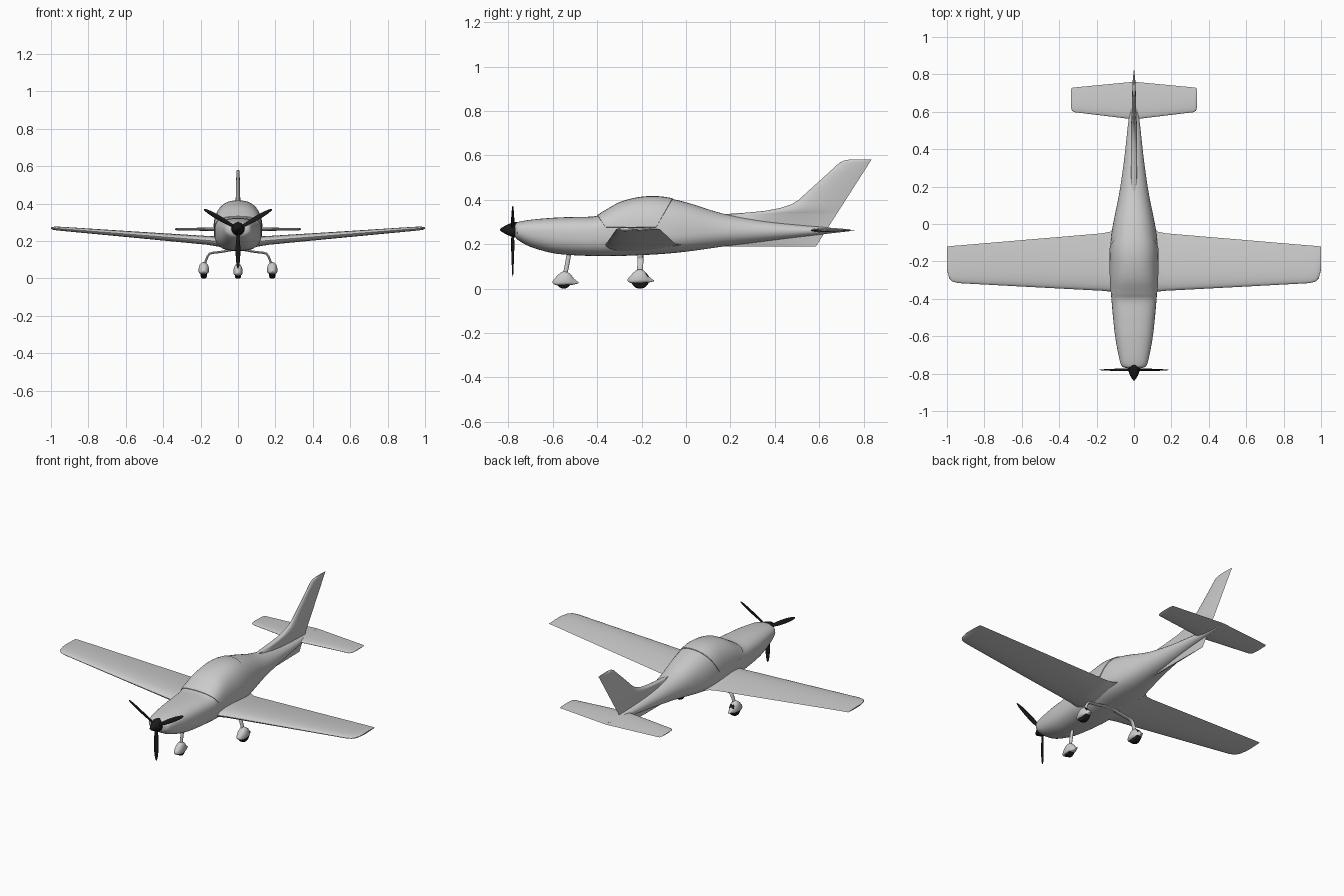
import bpy, bmesh, math
from mathutils import Vector

if "Cube" in bpy.data.objects:
    bpy.data.objects.remove(bpy.data.objects["Cube"])


def material(name, rgb):
    m = bpy.data.materials.new(name)
    m.diffuse_color = (*rgb, 1)
    m.use_nodes = True
    m.node_tree.nodes["Principled BSDF"].inputs["Base Color"].default_value = m.diffuse_color
    return m


GREY = material("light_grey", (0.6, 0.6, 0.6))
BLACK = material("black", (0.01, 0.01, 0.01))


def finish(name, bm, mat, angle=40):
    bmesh.ops.recalc_face_normals(bm, faces=bm.faces)
    mesh = bpy.data.meshes.new(name)
    bm.to_mesh(mesh)
    bm.free()
    mesh.materials.append(mat)
    ob = bpy.data.objects.new(name, mesh)
    bpy.context.collection.objects.link(ob)
    bpy.ops.object.select_all(action='DESELECT')
    ob.select_set(True)
    bpy.context.view_layer.objects.active = ob
    bpy.ops.object.shade_smooth_by_angle(angle=math.radians(angle))
    return ob


def loft(name, rings, mat, angle=40):
    bm = bmesh.new()
    rows = [[bm.verts.new(p) for p in r] for r in rings]
    n = len(rows[0])
    for a, b in zip(rows, rows[1:]):
        for i in range(n):
            j = (i + 1) % n
            bm.faces.new((a[i], a[j], b[j], b[i]))
    bm.faces.new(rows[0])
    bm.faces.new(rows[-1])
    return finish(name, bm, mat, angle)


def smooth(stations, steps):
    """Catmull-Rom interpolation of station tuples."""
    s = [stations[0]] + list(stations) + [stations[-1]]
    out = []
    for k in range(1, len(s) - 2):
        for i in range(steps):
            t = i / steps
            out.append(tuple(0.5 * (2 * b + (c - a) * t + (2 * a - 5 * b + 4 * c - d) * t * t
                                    + (3 * b - a - 3 * c + d) * t ** 3)
                             for a, b, c, d in zip(*s[k - 1:k + 3])))
    return out + [stations[-1]]


def section(y, w, zb, zt, zm, power=2.0, x=0.0, n=40):
    """Rounded cross-section across y, widest at height zm."""
    pts = []
    for i in range(n):
        a = 2 * math.pi * i / n
        c, s = math.cos(a), math.sin(a)
        h = zt - zm if s > 0 else zm - zb
        pts.append((x + w * math.copysign(abs(c) ** (2 / power), c), y,
                    zm + h * math.copysign(abs(s) ** (2 / power), s)))
    return pts


def airfoil(lead, trail, thick, n=14):
    """Closed list of (chord position, offset)."""
    def half(u):
        return thick * 5 * (.2969 * u ** .5 - .126 * u - .3516 * u ** 2 + .2843 * u ** 3 - .1036 * u ** 4)
    us = [0.5 + 0.5 * math.cos(math.pi * i / n) for i in range(n + 1)]
    loop = [(u, half(u)) for u in us] + [(u, -half(u)) for u in us[-2:0:-1]]
    return [(lead + (trail - lead) * u, o) for u, o in loop]


def span_loft(name, half, mat):
    """Wing or tailplane, tip to tip, from half-span stations (x, lead, trail, z, thickness)."""
    full = [(-s[0], *s[1:]) for s in reversed(half)] + half
    return loft(name, [[(x, y, z + o) for y, o in airfoil(l, t, th)] for x, l, t, z, th in full], mat)


def tube(name, path, ra, rb, mat, n=14):
    """Oval strut along a path; ra is its radius along y."""
    pts = [Vector(p) for p in path]
    rings = []
    for i, p in enumerate(pts):
        tan = (pts[min(i + 1, len(pts) - 1)] - pts[max(i - 1, 0)]).normalized()
        side = tan.cross(Vector((0, 1, 0))).normalized()
        along = side.cross(tan)
        rings.append([p + along * ra * math.cos(2 * math.pi * k / n) + side * rb * math.sin(2 * math.pi * k / n)
                      for k in range(n)])
    return loft(name, rings, mat)


# Fuselage with cabin hump: y, half width, bottom, top, widest height, squareness
body = [(-.77, .045, .235, .290, .262, 2.2), (-.755, .068, .218, .300, .262, 2.3),
        (-.70, .083, .188, .310, .258, 2.4), (-.60, .101, .160, .319, .25, 2.5),
        (-.50, .112, .150, .323, .245, 2.6), (-.41, .120, .147, .326, .245, 2.7),
        (-.37, .123, .146, .346, .245, 2.7), (-.30, .126, .147, .385, .245, 2.6),
        (-.22, .128, .150, .407, .245, 2.5), (-.14, .128, .154, .413, .245, 2.5),
        (-.06, .122, .160, .403, .245, 2.4), (.03, .106, .170, .380, .25, 2.3),
        (.17, .078, .190, .337, .255, 2.1), (.35, .052, .212, .305, .258, 2.0),
        (.55, .030, .237, .283, .26, 2.0), (.74, .004, .259, .267, .263, 2.0)]
fuselage = loft("fuselage", [section(*s) for s in smooth(body, 5)], GREY)

# Canopy: the cabin part of the hull trimmed by planes and raised slightly
bm = bmesh.new()
bm.from_mesh(fuselage.data)
for co, no in (((0, 0, .276), (0, 0, -1)), ((0, -.40, .33), (0, -.055, -.04)),
               ((0, -.135, .275), (0, .13, -.075))):
    bmesh.ops.bisect_plane(bm, geom=bm.verts[:] + bm.edges[:] + bm.faces[:],
                           plane_co=co, plane_no=no, clear_outer=True)
for v in bm.verts:
    v.normal_update()
base = bm.faces[:]
outer = bmesh.ops.extrude_face_region(bm, geom=base)["geom"]
tops = [g for g in outer if isinstance(g, bmesh.types.BMVert)]
shift = {v: v.normal.copy() for v in tops}
centre = Vector((0, -.22, .26))
for v in tops:
    d = Vector((v.co.x, 0, v.co.z - centre.z)).normalized()
    v.co += d * .004
finish("canopy", bm, GREY, 35)

# Cowling inlets
for sx in (-1, 1):
    inlet = [(-.764, .006), (-.760, .012), (-.73, .012)]
    loft("cowl_inlet", [section(y, r, .255 - r, .255 + r, .255, x=sx * .052, n=16) for y, r in inlet], GREY)

# Wing with root fillet and rounded tips
span_loft("wing", [(.03, -.365, -.01, .192, .060), (.10, -.365, -.02, .198, .058),
                   (.13, -.361, -.042, .200, .051), (.17, -.357, -.050, .204, .047),
                   (.55, -.337, -.082, .234, .034), (.94, -.316, -.115, .265, .022),
                   (.97, -.308, -.117, .267, .020), (.988, -.290, -.119, .268, .016),
                   (1.0, -.245, -.120, .269, .008)], GREY)

# Tailplane
span_loft("tailplane", [(.005, .560, .760, .263, .020), (.32, .598, .730, .263, .014),
                        (.332, .606, .728, .263, .010), (.337, .630, .715, .263, .004)], GREY)

# Fin with dorsal and ventral fairing: height, leading y, thickness
fin = [(.190, .17, .008), (.215, .17, .02), (.25, .17, .03), (.335, .17, .034), (.342, .27, .034),
       (.350, .355, .034), (.362, .42, .032), (.38, .475, .029), (.40, .508, .026),
       (.45, .562, .023), (.52, .640, .020), (.568, .692, .017), (.577, .712, .013), (.581, .735, .006)]
loft("fin", [[(o, y, z) for y, o in airfoil(l, .585 + (z - .19) * .64, t)] for z, l, t in fin], GREY)

# Spinner
cone = [(-.838, .002), (-.83, .009), (-.81, .021), (-.785, .031), (-.765, .036), (-.752, .036)]
loft("spinner", [section(y, r, .265 - r, .265 + r, .265, n=24) for y, r in cone], BLACK)

# Three propeller blades: radius, chord, thickness, twist
blade = [(.01, .014, .012, 40), (.04, .018, .011, 35), (.09, .027, .008, 26),
         (.15, .025, .006, 18), (.19, .017, .005, 14), (.207, .008, .003, 12), (.211, .003, .002, 12)]
for ang in (30, 150, 270):
    a = math.radians(ang)
    d, t, ax = Vector((math.cos(a), 0, math.sin(a))), Vector((-math.sin(a), 0, math.cos(a))), Vector((0, 1, 0))
    rings = []
    for r, ch, th, tw in smooth(blade, 2):
        f = math.radians(tw)
        u, v = t * math.cos(f) + ax * math.sin(f), ax * math.cos(f) - t * math.sin(f)
        rings.append([Vector((0, -.78, .265)) + d * r + u * ch / 2 * math.cos(k * math.pi / 6)
                      + v * th / 2 * math.sin(k * math.pi / 6) for k in range(12)])
    loft("propeller_blade", rings, BLACK)

# Wheels: teardrop fairing (y, half width, bottom, top) and tyre
spat = [(-.056, .003, .036, .042), (-.045, .017, .026, .056), (-.022, .026, .022, .079),
        (0, .028, .022, .087), (.022, .024, .024, .077), (.042, .013, .028, .053), (.062, .003, .033, .038)]
for name, x, y, dz, r, k in (("nose", 0, -.55, -.009, .031, .88), ("left", .183, -.207, 0, .041, 1),
                             ("right", -.183, -.207, 0, .041, 1)):
    loft(name + "_wheel_fairing",
         [section(y + a + (.005 if name == "nose" else 0), w * k, b + dz, t + dz, b + dz + (t - b) * .3, 2.3, x, 24)
          for a, w, b, t in smooth(spat, 3)], GREY)
    tyre = [(-.017, r * .7), (-.014, r * .92), (-.007, r), (.007, r), (.014, r * .92), (.017, r * .7)]
    loft(name + "_tyre", [[(x + o, y + q * math.cos(i * math.pi / 16), r + q * math.sin(i * math.pi / 16))
                           for i in range(32)] for o, q in tyre], BLACK)

# Undercarriage legs
tube("nose_leg", [(0, -.525, .17), (0, -.533, .12), (0, -.545, .06)], .010, .008, GREY)
for sx in (-1, 1):
    path = [(.0, -.205, .158), (.09, -.205, .142), (.135, -.205, .137), (.152, -.205, .132),
            (.162, -.205, .120), (.172, -.207, .095), (.180, -.207, .06)]
    tube("main_leg", [(sx * px, py, pz) for px, py, pz in path], .013, .006, GREY)
